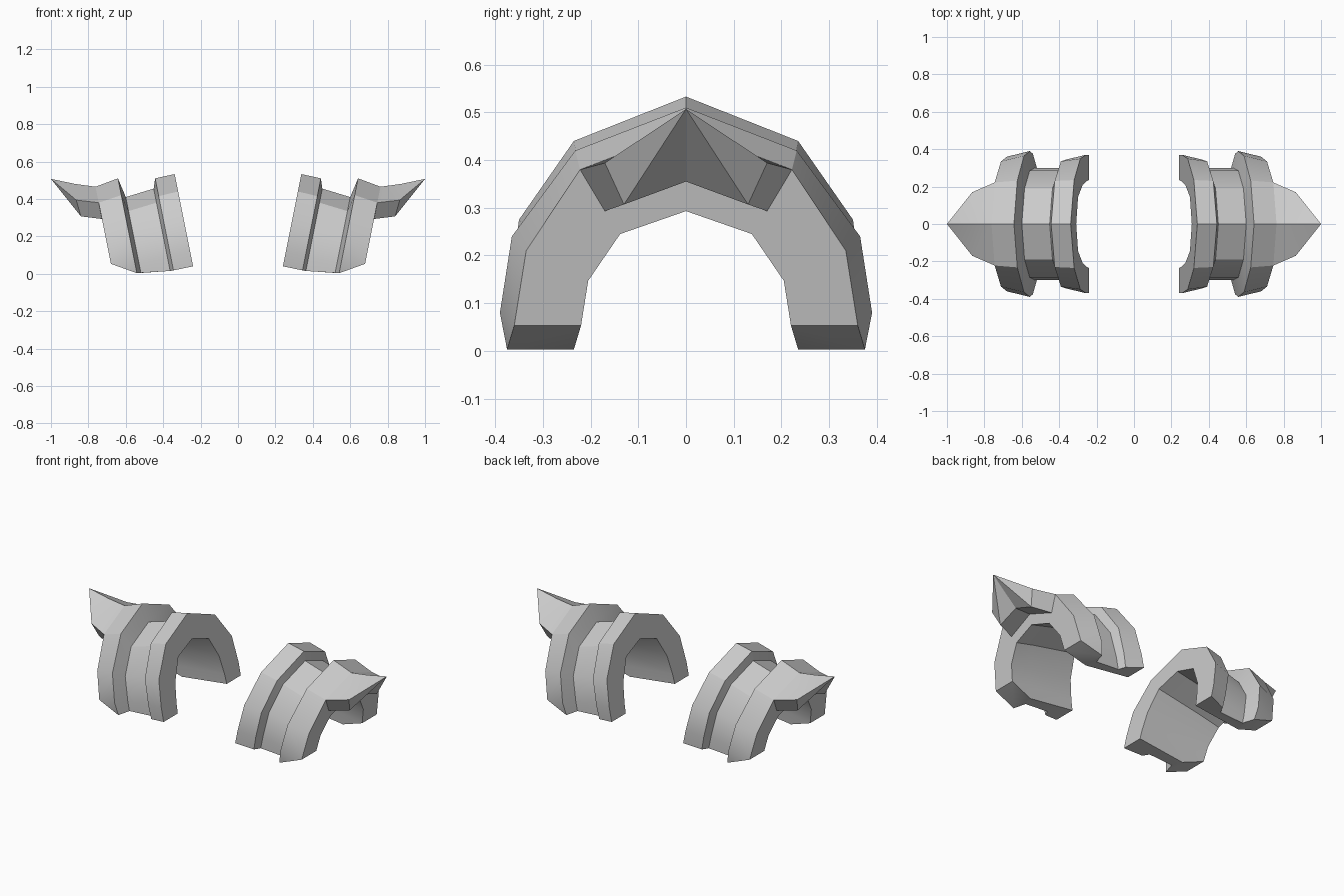
import bpy, bmesh

if "Cube" in bpy.data.objects:
    bpy.data.objects.remove(bpy.data.objects["Cube"])

LEAN = 0.2  # every cross-section leans outward with height

metal = bpy.data.materials.new("grey metal")
metal.diffuse_color = (0.6, 0.6, 0.6, 1)
metal.use_nodes = True
metal.node_tree.nodes["Principled BSDF"].inputs["Base Color"].default_value = metal.diffuse_color


def finish(bm, name):
    """Clean up, mirror to the other shoulder and shade."""
    bmesh.ops.remove_doubles(bm, verts=bm.verts, dist=0.0005)
    bmesh.ops.recalc_face_normals(bm, faces=bm.faces)
    mesh = bpy.data.meshes.new(name)
    bm.to_mesh(mesh)
    bm.free()
    mesh.materials.append(metal)
    ob = bpy.data.objects.new(name, mesh)
    bpy.context.collection.objects.link(ob)
    bpy.ops.object.select_all(action='DESELECT')
    ob.select_set(True)
    bpy.context.view_layer.objects.active = ob
    bpy.ops.object.shade_smooth_by_angle(angle=0.5)
    ob.modifiers.new("Other side", 'MIRROR')


def quad(bm, verts):
    """Add a face, skipping repeated corners."""
    unique = []
    for v in verts:
        if all((v.co - u.co).length > 0.0005 for u in unique):
            unique.append(v)
    if len(unique) > 2:
        bm.faces.new(unique)


# Half arches as (x at ground, [(y, z) from crown to foot])
ARCHES = [
    # inner rim
    (.232, [(0, .533), (.235, .44), (.35, .275), (.37, .12), (.37, .04)]),
    (.341, [(0, .51), (.23, .415), (.335, .25), (.345, .1), (.34, .018)]),
    # recessed band
    (.36, [(0, .455), (.19, .38), (.285, .235), (.30, .09), (.30, .015)]),
    (.518, [(0, .41), (.19, .335), (.285, .2), (.30, .06), (.30, .005)]),
    # outer rim
    (.54, [(0, .51), (.232, .42), (.365, .24), (.39, .08), (.375, .003)]),
    (.669, [(0, .465), (.222, .38), (.335, .21), (.36, .053), (.36, .053)]),
    # arm opening, back to the inner end
    (.669, [(0, .293), (.138, .245), (.205, .147), (.22, .053), (.22, .053)]),
    (.54, [(0, .325), (.14, .275), (.207, .165), (.225, .07), (.235, .003)]),
    (.232, [(0, .385), (.145, .335), (.21, .21), (.23, .1), (.235, .04)]),
]

# Shoulder cuff
bm = bmesh.new()
for side in (-1, 1):
    rows = [[bm.verts.new((x + LEAN * z, side * y, z)) for y, z in pts]
            for x, pts in ARCHES]
    for a, b in zip(rows, rows[1:] + rows[:1]):
        for i in range(4):
            quad(bm, (a[i], a[i + 1], b[i + 1], b[i]))
    # soles of the foot
    foot = [r[-1] for r in rows]
    quad(bm, foot[:5] + foot[7:])
    quad(bm, foot[4:8])
finish(bm, "shoulder_cuff")

# Pointed spike growing from the outer rim
bm = bmesh.new()
tip = bm.verts.new((1, 0, .507))
base = [(.76, 0, .465), (.745, .222, .38), (.728, .17, .293), (.735, 0, .355)]
middle = [(.87, 0, .48), (.865, .17, .394), (.84, .13, .307), (.84, 0, .355)]
for side in (-1, 1):
    a, b = ([bm.verts.new((x, side * y, z)) for x, y, z in row]
            for row in (base, middle))
    for i in range(3):
        quad(bm, (a[i], a[i + 1], b[i + 1], b[i]))
        quad(bm, (b[i], b[i + 1], tip))
    quad(bm, a)
finish(bm, "spike")
